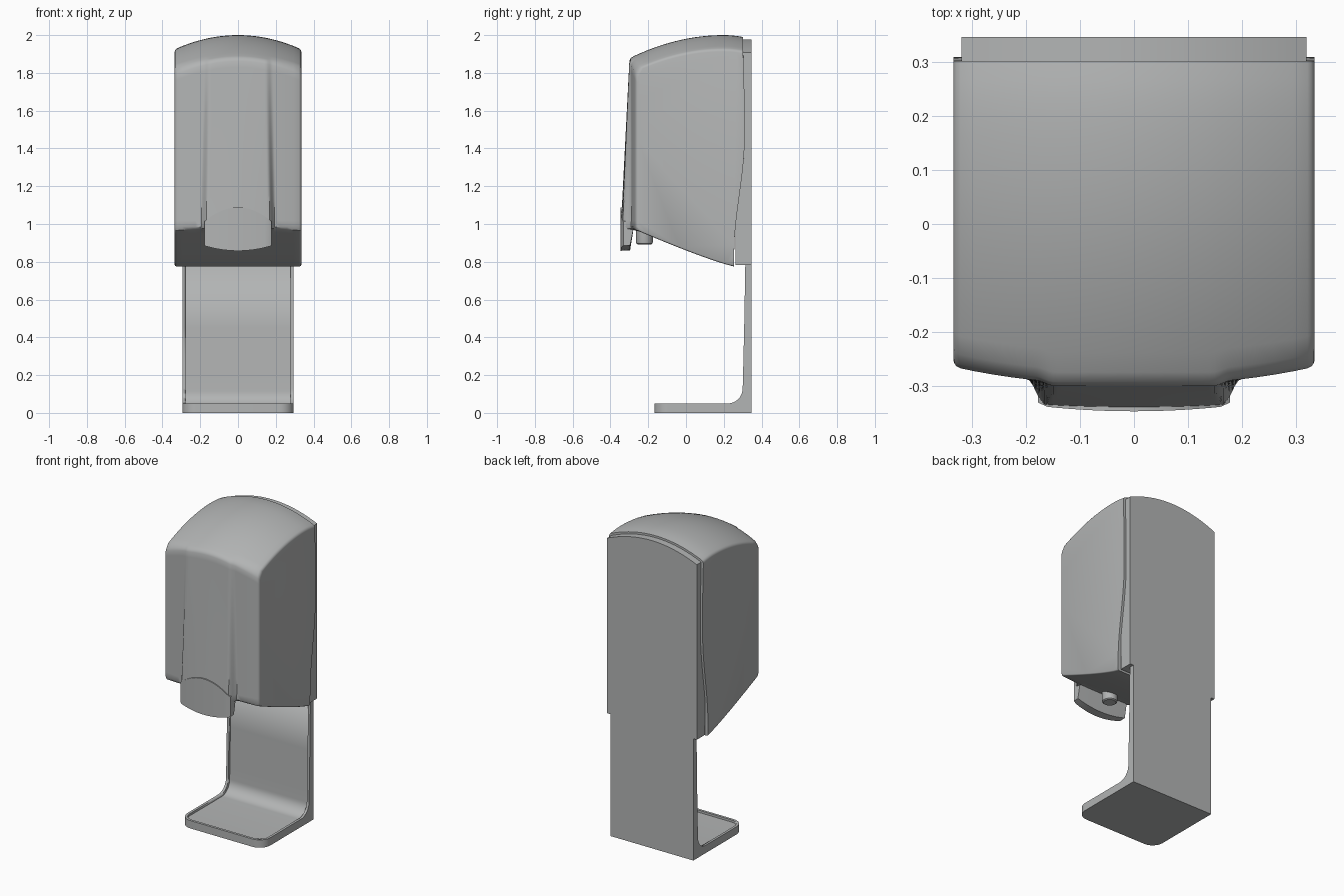
import bpy, bmesh, math

if "Cube" in bpy.data.objects:
    bpy.data.objects.remove(bpy.data.objects["Cube"])

grey = bpy.data.materials.new("soft_grey")
grey.diffuse_color = (0.45, 0.46, 0.46, 1)
grey.use_nodes = True
grey.node_tree.nodes["Principled BSDF"].inputs["Base Color"].default_value = grey.diffuse_color


def smoothstep(a, b, v):
    t = max(0.0, min(1.0, (v - a) / (b - a)))
    return t * t * (3 - 2 * t)


def finish(name, bm, angle=30):
    bmesh.ops.recalc_face_normals(bm, faces=bm.faces[:])
    me = bpy.data.meshes.new(name)
    bm.to_mesh(me)
    bm.free()
    me.materials.append(grey)
    ob = bpy.data.objects.new(name, me)
    bpy.context.collection.objects.link(ob)
    bpy.ops.object.select_all(action='DESELECT')
    ob.select_set(True)
    bpy.context.view_layer.objects.active = ob
    bpy.ops.object.shade_smooth_by_angle(angle=math.radians(angle))
    return ob


def loft(rings):
    """Skin a row of equal closed rings and cap both ends."""
    bm = bmesh.new()
    rows = [[bm.verts.new(p) for p in ring] for ring in rings]
    n = len(rows[0])
    for a, b in zip(rows, rows[1:]):
        for i in range(n):
            j = (i + 1) % n
            bm.faces.new((a[i], a[j], b[j], b[i]))
    bm.faces.new(rows[0])
    bm.faces.new(rows[-1])
    return bm


# --- Cover: side profile swept across x, crowned, with a spout bulge ---
W = 0.335


def top_z(x, y):
    return 2.0 - 0.49 * abs(y - 0.2) ** 2 * (1 if y < 0.2 else 2) - 0.075 * (x / W) ** 2


def front_y(x, z):
    y = -0.298 + 0.033 * (abs(x) / W) ** 2.3
    k = max(0.0, min(1.0, (1.86 - z) / 0.88))
    bulge = -0.300 - 0.045 * k + 0.3 * x * x * k
    side = 1 - smoothstep(0.145 + 0.02 * k, 0.18 + 0.018 * k, abs(x))
    return y + min(0.0, bulge - y) * side


def bottom_z(y):
    t = max(0.0, (0.255 - y) / 0.535)
    return 0.775 + 0.2 * min(t, 1.0) ** 1.15


def back_y(z):
    return 0.255 + 0.055 * smoothstep(0.85, 1.45, z) - 0.008 * smoothstep(1.6, 2.0, z)


def cover_ring(x, pull):
    ring = []
    zc = top_z(x, -0.29) - pull            # front top corner height
    yf = front_y(x, zc) + pull
    for i in range(17):                     # top, back to front
        y = 0.302 + (yf + 0.025 - 0.302) * i / 16
        ring.append((x, y, top_z(x, y) - pull))
    ring.append((x, yf + 0.007, zc - 0.004))
    for i in range(27):                     # front, downwards
        z = zc - 0.02 + (0.985 - zc + 0.02) * i / 26
        ring.append((x, front_y(x, z) + pull, z))
    y0 = front_y(x, 0.985) + pull
    for i in range(13):                     # sloping underside
        y = y0 + 0.008 + (0.255 - y0 - 0.008) * i / 12
        ring.append((x, y, bottom_z(y) + pull * 0.6))
    for i in range(1, 20):                  # waved rear edge
        z = 0.775 + (top_z(x, 0.302) - pull - 0.775) * i / 20
        ring.append((x, back_y(z), z))
    return ring


half = [(0.03, 0), (0.06, 0), (0.09, 0), (0.12, 0), (0.14, 0), (0.15, 0), (0.158, 0),
        (0.166, 0), (0.173, 0), (0.18, 0), (0.187, 0), (0.194, 0), (0.2, 0), (0.225, 0),
        (0.26, 0), (0.295, 0), (0.322, 0), (0.329, 0.002), (0.333, 0.006), (W, 0.012)]
cols = [(-x, p) for x, p in reversed(half)] + [(0, 0)] + half
finish("cover", loft([cover_ring(x, p) for x, p in cols]), 35)

# --- Back plate with arched top ---
arch = [(0.32 - 0.64 * i / 24) for i in range(25)]
outline = [(x, 1.977 - 0.07 * (x / 0.32) ** 2) for x in arch] + [(-0.32, 0.783), (0.32, 0.783)]
finish("back_plate", loft([[(x, y, z) for x, z in outline] for y in (0.262, 0.347)]))

# --- Spout panel: rounded top and bottom edges, slanted rear ---
xs = [-0.178 + 0.356 * i / 20 for i in range(21)]
rows = []
for x in xs:
    u = x / 0.178
    e = 0.006 if abs(u) > 0.99 else 0.0    # softened side edges
    lo, hi = 0.858 + 0.027 * u * u, 1.088 - 0.075 * u * u
    yf = -0.3475 + 0.01 * u * u + e
    rows.append([(x, yf, hi), (x, yf, lo), (x, -0.296, lo + 0.003),
                 (x, -0.276, 0.985), (x, -0.276, hi)])
finish("spout_panel", loft(rows))

# --- Nozzle under the cover ---
ring = [(math.cos(a * math.pi / 16), math.sin(a * math.pi / 16)) for a in range(32)]
levels = [(0.036, 0.892), (0.043, 0.897), (0.045, 0.905), (0.045, 0.99)]
finish("nozzle", loft([[(r * c, -0.22 + r * s, z) for c, s in ring] for r, z in levels]))


# --- Drip stand: L-shaped slab with a shallow recess ---
def l_curve(d):
    """Inner surface of the L, sunk by d."""
    pts = [(0.22 + 0.08 * math.sin(a * math.pi / 20) + d,
            0.13 - 0.08 * math.cos(a * math.pi / 20) - d) for a in range(11)]
    return pts + [(0.302 + d, 0.2), (0.308 + d, 0.45), (0.314 + d, 0.79)]


def l_block(name, w, y_front, prof, radius):
    bm = loft([[(x, y, z) for y, z in prof] for x in (-w, w)])
    edges = [e for e in bm.edges if all(abs(v.co.y - y_front) < 1e-4 for v in e.verts)
             and abs(e.verts[0].co.x - e.verts[1].co.x) < 1e-4]
    bmesh.ops.bevel(bm, geom=edges, offset=radius, segments=8, profile=0.5, affect='EDGES')
    return finish(name, bm)


stand = l_block("drip_stand", 0.295, -0.168,
                [(0.347, 0), (-0.168, 0), (-0.168, 0.05)] + l_curve(0) + [(0.347, 0.79)], 0.075)
d = 0.014
cutter = l_block("recess_cutter", 0.279, -0.152,
                 [(-0.152, 0.9), (-0.152, 0.05 - d)] + l_curve(d) + [(0.314 + d, 0.9)], 0.06)
cutter.hide_render = True
cutter.hide_viewport = True
cut = stand.modifiers.new("recess", 'BOOLEAN')
cut.operation = 'DIFFERENCE'
cut.solver = 'EXACT'
cut.object = cutter
